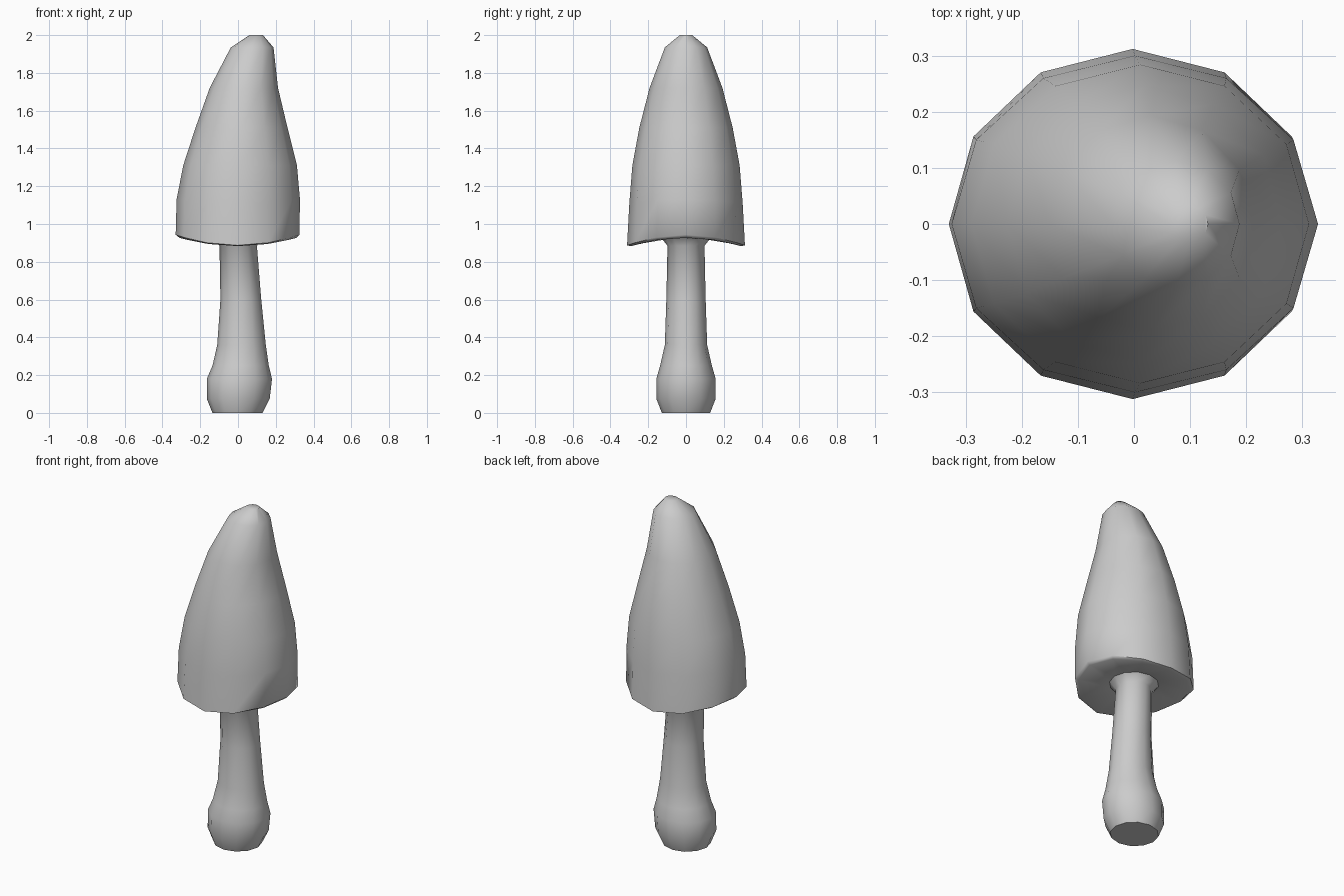
import bpy, bmesh, math

if "Cube" in bpy.data.objects:
    bpy.data.objects.remove(bpy.data.objects["Cube"])

SIDES = 12


def loft(name, rings, cap_start, cap_end, sharp=50):
    """Skin elliptical rings (z, x_min, x_max, y_half, saddle height)."""
    bm = bmesh.new()
    loops = []
    for z, x0, x1, ry, saddle in rings:
        loop = []
        for i in range(SIDES):
            a = 2 * math.pi * i / SIDES
            loop.append(bm.verts.new(((x0 + x1) / 2 + (x1 - x0) / 2 * math.cos(a),
                                      ry * math.sin(a),
                                      z + saddle * math.cos(2 * a))))
        loops.append(loop)
    for low, high in zip(loops, loops[1:]):
        for i in range(SIDES):
            j = (i + 1) % SIDES
            bm.faces.new((low[i], low[j], high[j], high[i]))
    if cap_start:
        bm.faces.new(loops[0][::-1])
    if cap_end:
        bm.faces.new(loops[-1])
    bmesh.ops.recalc_face_normals(bm, faces=bm.faces)
    mesh = bpy.data.meshes.new(name)
    bm.to_mesh(mesh)
    bm.free()
    obj = bpy.data.objects.new(name, mesh)
    bpy.context.collection.objects.link(obj)
    bpy.ops.object.select_all(action='DESELECT')
    obj.select_set(True)
    bpy.context.view_layer.objects.active = obj
    bpy.ops.object.shade_smooth_by_angle(angle=math.radians(sharp))
    return obj


# Stem: bulbous foot, slightly leaning shaft, flare under the cap
loft("stem", [
    (0.00, -0.135, 0.13, 0.128, 0),
    (0.075, -0.165, 0.168, 0.157, 0),
    (0.18, -0.165, 0.18, 0.157, 0),
    (0.25, -0.135, 0.163, 0.137, 0),
    (0.36, -0.11, 0.147, 0.112, 0),
    (0.60, -0.093, 0.123, 0.104, 0),
    (0.885, -0.098, 0.10, 0.098, 0),
    (0.925, -0.135, 0.135, 0.13, 0),
], True, False)

# Cap: underside, saddle-shaped rim, tall bell leaning towards +x
loft("cap", [
    (0.925, -0.135, 0.135, 0.13, 0),
    (0.905, -0.31, 0.31, 0.292, 0.022),
    (0.915, -0.33, 0.325, 0.312, 0.028),
    (1.12, -0.325, 0.328, 0.30, 0.01),
    (1.31, -0.29, 0.312, 0.284, 0),
    (1.51, -0.225, 0.262, 0.247, 0),
    (1.72, -0.15, 0.212, 0.193, 0),
    (1.935, -0.038, 0.188, 0.112, 0),
    (2.00, 0.06, 0.132, 0.033, 0),
], False, True)
